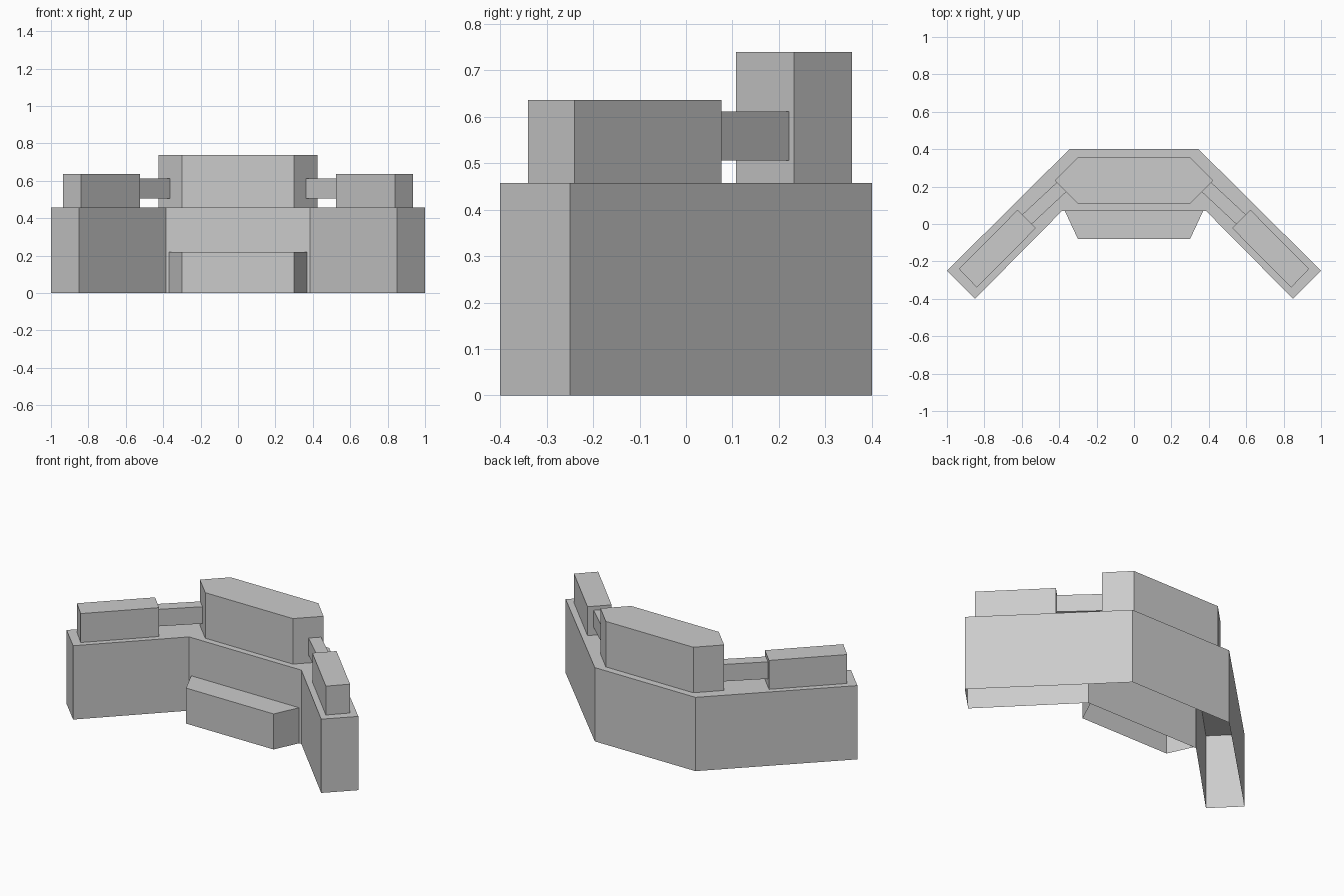
import bpy
import bmesh

cube = bpy.data.objects.get("Cube")
if cube:
    bpy.data.objects.remove(cube, do_unlink=True)

stone = bpy.data.materials.new("plain_grey")
stone.use_nodes = True
GREY = (0.6, 0.6, 0.6, 1.0)
stone.diffuse_color = GREY
stone.node_tree.nodes["Principled BSDF"].inputs["Base Color"].default_value = GREY


def symmetric(half):
    """Complete a counter-clockwise outline from its +x half."""
    return half + [(-x, y) for x, y in reversed(half)]


def prism(name, outline, bottom, top, floor=False, skip=(), mirror=False):
    """Extrude an outline upwards; the underside stays open unless floor is set."""
    bm = bmesh.new()
    low = [bm.verts.new((x, y, bottom)) for x, y in outline]
    high = [bm.verts.new((x, y, top)) for x, y in outline]
    count = len(outline)
    for i in range(count):
        if i not in skip:
            j = (i + 1) % count
            bm.faces.new((low[i], low[j], high[j], high[i]))
    bm.faces.new(high)
    if floor:
        bm.faces.new(low[::-1])
    mesh = bpy.data.meshes.new(name)
    bm.to_mesh(mesh)
    bm.free()
    mesh.materials.append(stone)
    obj = bpy.data.objects.new(name, mesh)
    bpy.context.collection.objects.link(obj)
    if mirror:
        obj.modifiers.new("Mirror", "MIRROR").use_axis[0] = True
    return obj


WALL_TOP = 0.457

# Main wall: straight centre with two angled wings, open underneath
prism("wall", symmetric([(0.385, 0.07), (0.85, -0.4), (1.0, -0.25), (0.345, 0.4)]),
      0, WALL_TOP)

# Low step in front of the centre, its back against the wall
prism("front_step", symmetric([(0.3, -0.08), (0.37, 0.07)]), 0, 0.22, skip=(1,))

# Tall six-sided block on the centre
prism("centre_block", symmetric([(0.3, 0.108), (0.424, 0.232), (0.3, 0.357)]),
      WALL_TOP, 0.739)

# Long blocks on the wings
prism("wing_blocks", [(0.525, -0.022), (0.84, -0.34), (0.936, -0.24), (0.622, 0.076)],
      WALL_TOP, 0.636, mirror=True)

# Raised beams joining the wing blocks to the centre block
prism("link_beams", [(0.362, 0.172), (0.547, -0.001), (0.597, 0.051), (0.411, 0.224)],
      0.506, 0.611, floor=True, mirror=True)
